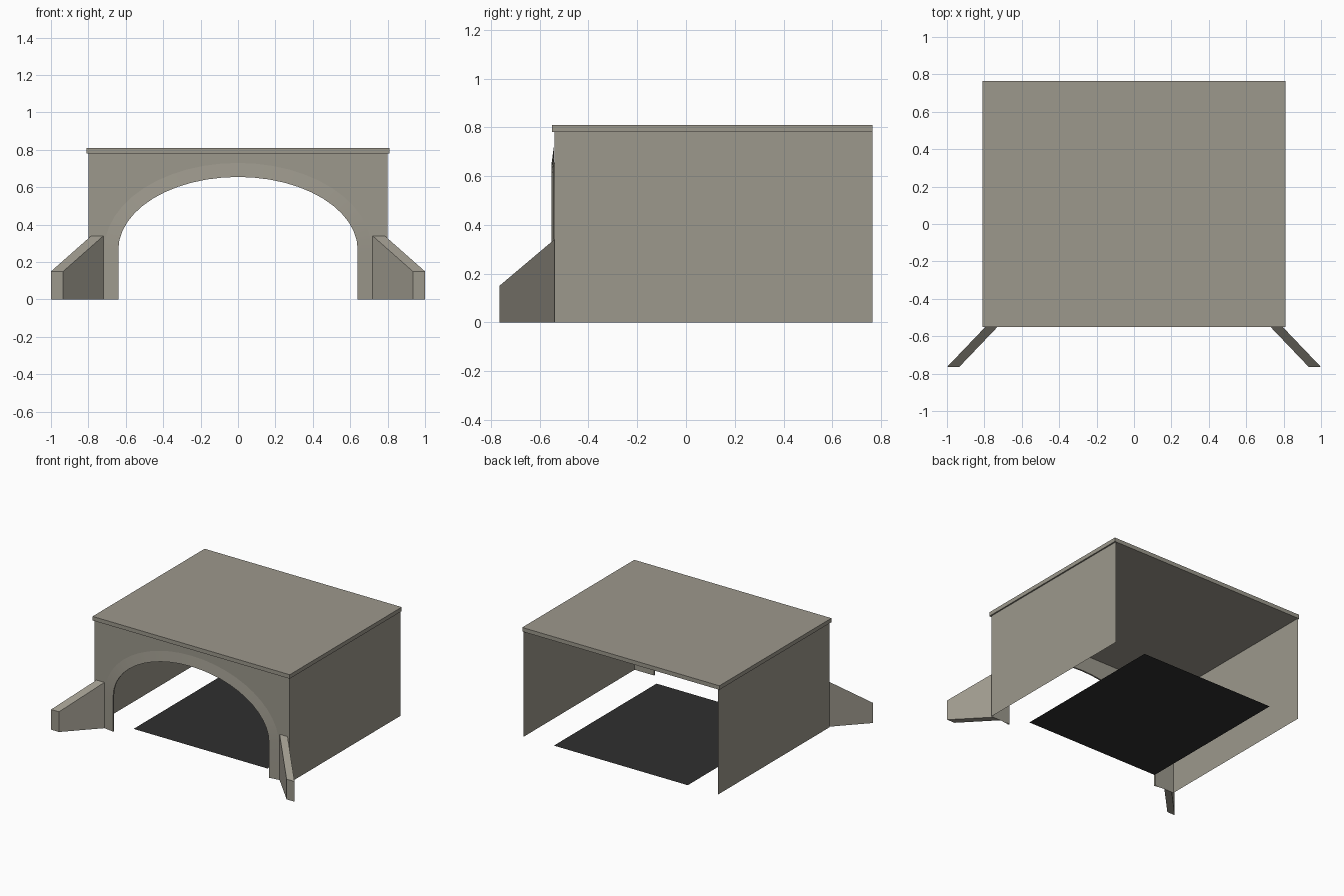
import bpy, bmesh, math

if "Cube" in bpy.data.objects:
    bpy.data.objects.remove(bpy.data.objects["Cube"])

HALF, FRONT, BACK, TOP = 0.80, -0.54, 0.765, 0.78      # shell of the tunnel
ARCH_W, SPRING, RISE, RING = 0.64, 0.265, 0.39, 0.075  # arch opening and its trim
SEGS = 24


def material(name, rgb):
    m = bpy.data.materials.new(name)
    m.diffuse_color = (*rgb, 1)
    m.use_nodes = True
    m.node_tree.nodes["Principled BSDF"].inputs["Base Color"].default_value = m.diffuse_color
    return m


stone = material("grey stone", (0.335, 0.316, 0.264))
asphalt = material("dark road", (0.028, 0.028, 0.028))


def make(name, verts, faces, mat, smooth=False):
    bm = bmesh.new()
    vs = [bm.verts.new(v) for v in verts]
    for f in faces:
        bm.faces.new([vs[i] for i in f])
    bmesh.ops.remove_doubles(bm, verts=bm.verts, dist=1e-5)
    bmesh.ops.recalc_face_normals(bm, faces=bm.faces)
    me = bpy.data.meshes.new(name)
    bm.to_mesh(me)
    bm.free()
    me.materials.append(mat)
    ob = bpy.data.objects.new(name, me)
    bpy.context.collection.objects.link(ob)
    if smooth:
        bpy.ops.object.select_all(action='DESELECT')
        ob.select_set(True)
        bpy.context.view_layer.objects.active = ob
        bpy.ops.object.shade_smooth_by_angle(angle=math.radians(30))
    return ob


def prism(name, bottom, tops, mat):
    """Solid from a four-sided footprint with a top height per corner."""
    verts = [(x, y, 0) for x, y in bottom] + [(x, y, z) for (x, y), z in zip(bottom, tops)]
    faces = [(3, 2, 1, 0), (4, 5, 6, 7)]
    faces += [(i, (i + 1) % 4, (i + 1) % 4 + 4, i + 4) for i in range(4)]
    return make(name, verts, faces, mat)


def arch(grow, y):
    """Arch outline from left foot to right foot, enlarged by grow."""
    a, b = ARCH_W + grow, RISE + grow
    pts = [(-a, y, 0)]
    for i in range(SEGS + 1):
        t = math.pi * (1 - i / SEGS)
        pts.append((a * math.cos(t), y, SPRING + b * math.sin(t)))
    return pts + [(a, y, 0)]


# front wall: columns above the arch plus a pier on each side
inner = arch(0, FRONT)
span = inner[1:-1]
n = len(span)
verts = span + [(x, y, TOP) for x, y, z in span]
faces = [(i, i + 1, n + i + 1, n + i) for i in range(n - 1)]
for s in (-1, 1):
    k = len(verts)
    verts += [(s * x, FRONT, z) for x, z in
              ((ARCH_W, 0), (HALF, 0), (HALF, TOP), (ARCH_W, TOP))]
    faces.append((k, k + 1, k + 2, k + 3))
make("front_wall", verts, faces, stone)

# sloped trim around the arch, with a narrow return to the wall
loops = [arch(RING, FRONT - 0.0005), arch(0, FRONT - 0.011), inner]
m = len(inner)
faces = [(j * m + i, j * m + i + 1, (j + 1) * m + i + 1, (j + 1) * m + i)
         for j in range(2) for i in range(m - 1)]
make("arch_trim", [p for loop in loops for p in loop], faces, stone, smooth=True)

# thin side walls and flared wing walls
for s, side in ((-1, "left"), (1, "right")):
    x = s * HALF
    make(side + "_wall", [(x, FRONT, 0), (x, BACK, 0), (x, BACK, TOP), (x, FRONT, TOP)],
         [(0, 1, 2, 3)], stone)
    prism(side + "_wing_wall",
          [(s * 0.72, FRONT), (s * 0.785, FRONT), (s * 1.0, -0.765), (s * 0.935, -0.765)],
          [0.34, 0.34, 0.15, 0.15], stone)

# roof slab
roof = prism("roof_slab", [(-0.81, -0.55), (0.81, -0.55), (0.81, BACK), (-0.81, BACK)],
             [0.03] * 4, stone)
roof.location.z = TOP

# road surface inside
make("road", [(-0.55, -0.44, 0.002), (0.55, -0.44, 0.002),
              (0.55, BACK, 0.002), (-0.55, BACK, 0.002)], [(0, 1, 2, 3)], asphalt)
